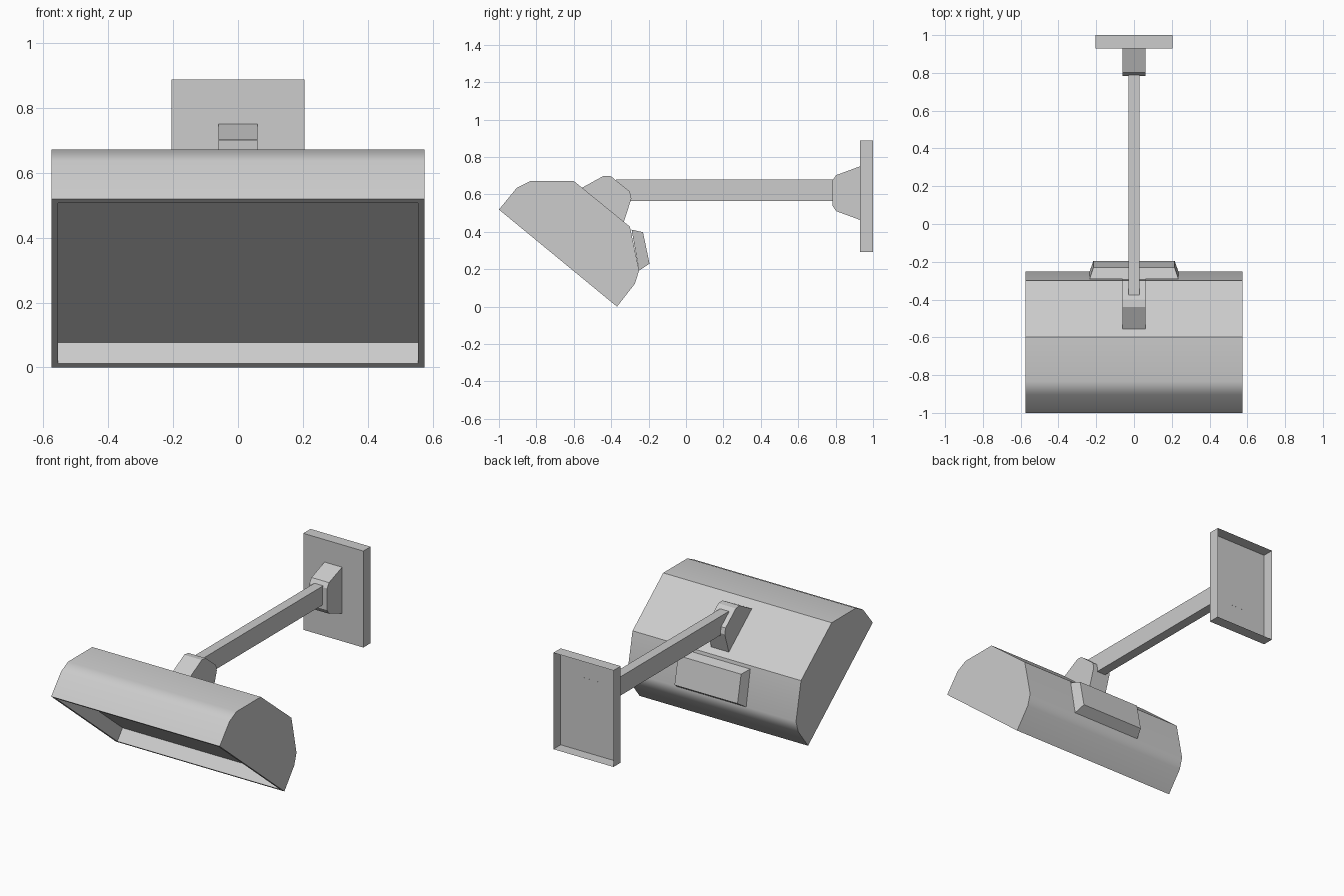
import bpy, bmesh, math
from mathutils import Vector

cube = bpy.data.objects.get("Cube")
if cube:
    bpy.data.objects.remove(cube, do_unlink=True)

# One flat grey for the whole fixture
GREY = (0.604, 0.604, 0.604, 1)
grey = bpy.data.materials.new("grey_metal")
grey.use_nodes = True
grey.diffuse_color = GREY
grey.node_tree.nodes["Principled BSDF"].inputs["Base Color"].default_value = GREY


def finish(bm, name, smooth=False):
    bm.normal_update()
    mesh = bpy.data.meshes.new(name)
    bm.to_mesh(mesh)
    bm.free()
    mesh.materials.append(grey)
    obj = bpy.data.objects.new(name, mesh)
    bpy.context.collection.objects.link(obj)
    if smooth:
        bpy.ops.object.select_all(action='DESELECT')
        obj.select_set(True)
        bpy.context.view_layer.objects.active = obj
        bpy.ops.object.shade_smooth_by_angle(angle=math.radians(30))
        mod = obj.modifiers.new("weighted_normals", 'WEIGHTED_NORMAL')
        mod.keep_sharp = True
    return obj


def prism(profile, half_width):
    """Sweep a (y, z) side profile across x, from -half_width to +half_width."""
    bm = bmesh.new()
    face = bm.faces.new([bm.verts.new((-half_width, y, z)) for y, z in profile])
    ext = bmesh.ops.extrude_face_region(bm, geom=[face], use_keep_orig=True)
    verts = [g for g in ext["geom"] if isinstance(g, bmesh.types.BMVert)]
    bmesh.ops.translate(bm, verts=verts, vec=(2 * half_width, 0, 0))
    bmesh.ops.recalc_face_normals(bm, faces=bm.faces)
    bm.normal_update()
    return bm


def facing(bm, direction):
    return max(bm.faces, key=lambda f: f.normal.dot(Vector(direction)))


def rectangle(y0, y1, z0, z1):
    return [(y0, z0), (y1, z0), (y1, z1), (y0, z1)]


# Lamp housing with a shallow recess in its slanted opening
bm = prism([(-1, 0.519), (-0.904, 0.636), (-0.834, 0.671), (-0.599, 0.671),
            (-0.30, 0.428), (-0.251, 0.193), (-0.273, 0.123), (-0.369, 0)], 0.575)
opening = facing(bm, (0, -0.63, -0.77))
inward = -opening.normal.copy()
bmesh.ops.inset_region(bm, faces=[opening], thickness=0.02, use_even_offset=True)
panel = bmesh.ops.extrude_discrete_faces(bm, faces=[opening])["faces"][0]
bmesh.ops.translate(bm, verts=panel.verts, vec=inward * 0.082)
finish(bm, "lamp_housing", smooth=True)

# Tapered box on the back of the housing
bm = prism([(-0.291, 0.412), (-0.23, 0.398), (-0.195, 0.23), (-0.251, 0.193)], 0.235)
for v in facing(bm, (0, 0.98, 0.2)).verts:
    v.co.x *= 0.215 / 0.235
finish(bm, "rear_box")

# Knuckle joining the housing to the arm
finish(prism([(-0.556, 0.636), (-0.439, 0.70), (-0.401, 0.697), (-0.30, 0.615),
              (-0.292, 0.578), (-0.332, 0.454)], 0.06), "lamp_knuckle")

# Horizontal arm
finish(prism(rectangle(-0.375, 0.79, 0.565, 0.681), 0.03), "arm")

# Bracket between the arm and the wall plate
finish(prism([(0.93, 0.75), (0.802, 0.703), (0.783, 0.674), (0.783, 0.54),
              (0.802, 0.511), (0.93, 0.464)], 0.06), "wall_bracket")

# Wall plate: a shallow tray, open towards the wall
bm = prism(rectangle(0.929, 1.0, 0.293, 0.888), 0.205)
bmesh.ops.delete(bm, geom=[facing(bm, (0, 1, 0))], context='FACES_ONLY')
finish(bm, "wall_plate")
